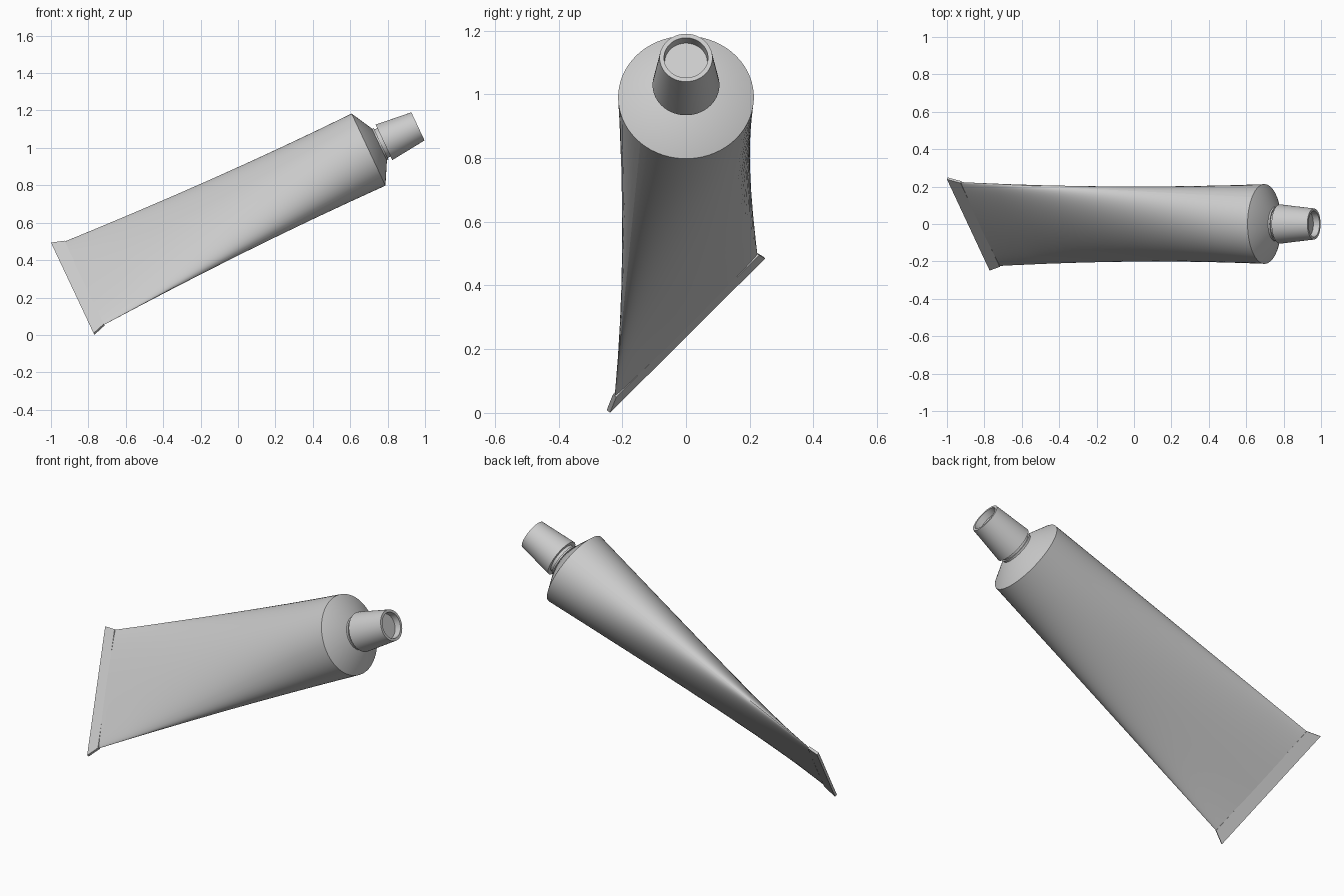
import bpy, bmesh, math
from mathutils import Matrix, Vector

if "Cube" in bpy.data.objects:
    bpy.data.objects.remove(bpy.data.objects["Cube"], do_unlink=True)

SEG = 64
SHOULDER = 1.748   # distance from the sealed end to the shoulder rim
RADIUS = 0.213

# Tilted frame: local z runs along the tube, local x along the flat seal
axis = Vector((0.905, 0, 0.4255)).normalized()
up = Vector((-axis.z, 0, axis.x))
turn = math.radians(47.7)
seal = Vector((0, 1, 0)) * math.cos(turn) + up * math.sin(turn)
frame = Matrix((seal, axis.cross(seal), axis)).transposed().to_4x4()
frame.translation = (-0.884, 0, 0.247)

grey = bpy.data.materials.new("plain_grey")
grey.diffuse_color = (0.6, 0.6, 0.6, 1)
grey.use_nodes = True
grey.node_tree.nodes["Principled BSDF"].inputs["Base Color"].default_value = (0.6, 0.6, 0.6, 1)


def loft(name, sections, segments=SEG, cap_start=True, cap_end=True, crease=False):
    """Skin elliptical sections given as (distance, half width, half depth)."""
    bm = bmesh.new()
    rings = []
    for s, a, b in sections:
        angles = [2 * math.pi * i / segments for i in range(segments)]
        rings.append([bm.verts.new((a * math.cos(t), b * math.sin(t), s)) for t in angles])
    for low, high in zip(rings, rings[1:]):
        for i in range(segments):
            j = (i + 1) % segments
            bm.faces.new((low[i], low[j], high[j], high[i]))
        if crease:
            for i in (0, segments // 2):
                bm.edges.get((low[i], high[i])).smooth = False
    if cap_start:
        bm.faces.new(rings[0][::-1])
    if cap_end:
        bm.faces.new(rings[-1])
    return finish(name, bm)


def finish(name, bm):
    bmesh.ops.recalc_face_normals(bm, faces=bm.faces)
    mesh = bpy.data.meshes.new(name)
    bm.to_mesh(mesh)
    bm.free()
    obj = bpy.data.objects.new(name, mesh)
    obj.matrix_world = frame
    mesh.materials.append(grey)
    bpy.context.collection.objects.link(obj)
    bpy.ops.object.select_all(action='DESELECT')
    obj.select_set(True)
    bpy.context.view_layer.objects.active = obj
    bpy.ops.object.shade_smooth_by_angle(angle=math.radians(30), keep_sharp_edges=True)
    return obj


# Body: straight rulings from the flat seam to the round shoulder
steps = 8
body = []
for k in range(steps + 1):
    f = k / steps
    body.append((0.068 + f * (SHOULDER - 0.068),
                 0.333 + f * (RADIUS - 0.333),
                 0.008 + f * (RADIUS - 0.008)))
loft("tube_body", body, cap_end=False, crease=True)

# Crimped seal: thin flared strip at the closed end
bm = bmesh.new()
bmesh.ops.create_cube(bm, size=2)
for v in bm.verts:
    far = v.co.z < 0
    v.co = (v.co.x * (0.362 if far else 0.333), v.co.y * 0.007, 0 if far else 0.07)
finish("crimped_seal", bm)

# Conical shoulder and the narrow neck
loft("shoulder", [(SHOULDER, RADIUS, RADIUS), (1.812, 0.095, 0.095)], cap_start=False)
loft("neck", [(s, r, r) for s, r in
              ((1.80, 0.092), (1.822, 0.092), (1.822, 0.084), (1.86, 0.084))])

# Tapered screw cap with a shallow recess in its end
loft("screw_cap", [(s, r, r) for s, r in
                   ((1.839, 0.105), (2.04, 0.083), (2.04, 0.069), (2.005, 0.067))])
